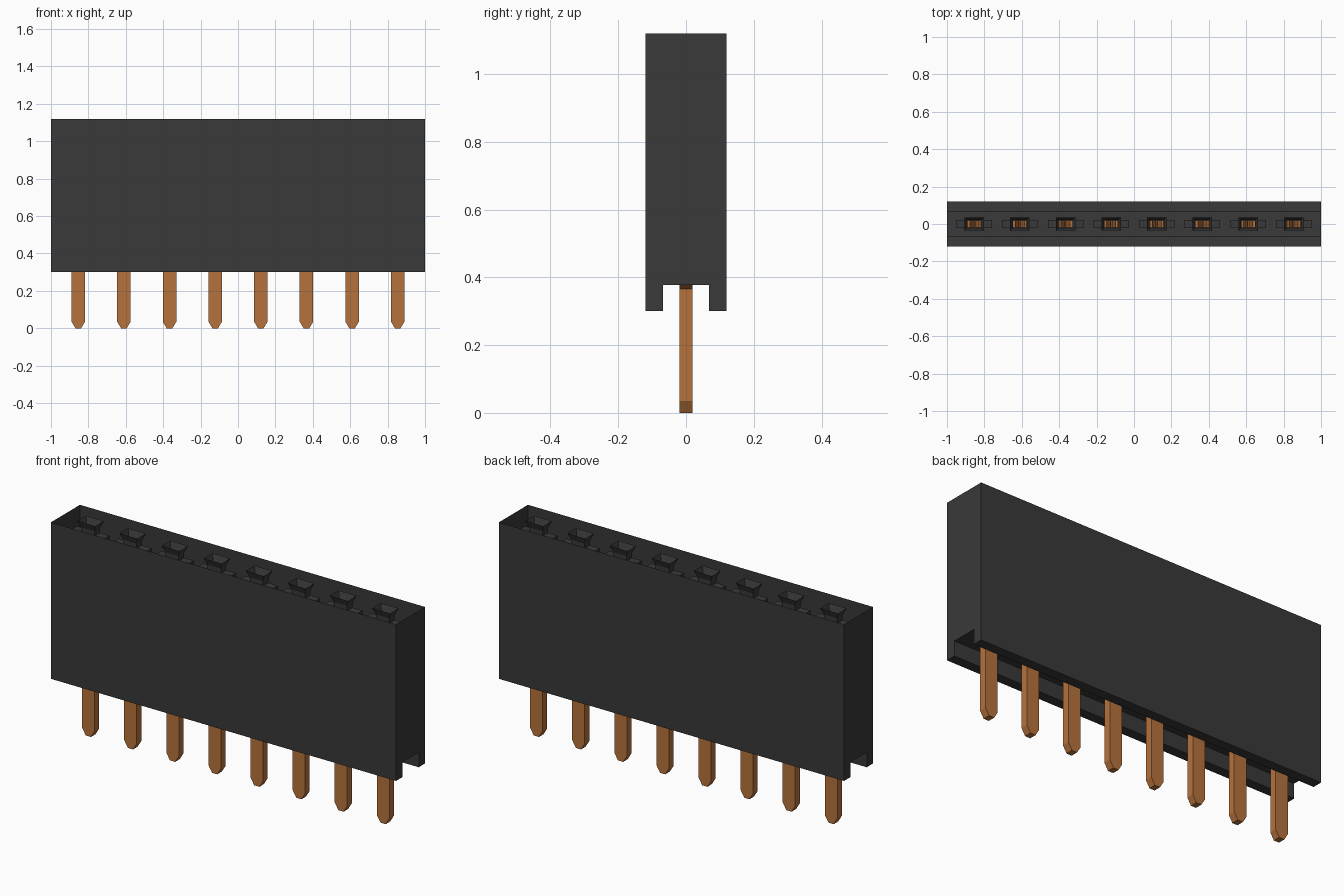
import bpy
import bmesh

cube = bpy.data.objects.get("Cube")
if cube:
    bpy.data.objects.remove(cube, do_unlink=True)

PINS = 8
PITCH = 0.244
TOP = 1.12


def material(name, color):
    mat = bpy.data.materials.new(name)
    mat.use_nodes = True
    mat.diffuse_color = color
    bsdf = next(n for n in mat.node_tree.nodes if n.type == "BSDF_PRINCIPLED")
    bsdf.inputs["Base Color"].default_value = color
    return mat


black = material("black plastic", (0.041, 0.041, 0.041, 1))
copper = material("copper", (0.47, 0.17, 0.045, 1))


def finish(bm, name, mat):
    mesh = bpy.data.meshes.new(name)
    bm.to_mesh(mesh)
    bm.free()
    mesh.materials.append(mat)
    obj = bpy.data.objects.new(name, mesh)
    bpy.context.collection.objects.link(obj)
    return obj


def extrude_profile(points, offset):
    """Close a profile and sweep it along the offset vector."""
    bm = bmesh.new()
    face = bm.faces.new([bm.verts.new(p) for p in points])
    swept = bmesh.ops.extrude_face_region(bm, geom=[face], use_keep_orig=True)
    verts = [g for g in swept["geom"] if isinstance(g, bmesh.types.BMVert)]
    bmesh.ops.translate(bm, verts=verts, vec=offset)
    bmesh.ops.recalc_face_normals(bm, faces=bm.faces[:])
    return bm


# Housing: channelled underside, open at the top around the sockets
half = [(0.12, TOP), (0.12, 0.3), (0.068, 0.3), (0.068, 0.378)]
section = half + [(-y, z) for y, z in reversed(half)]
bm = extrude_profile([(-1, y, z) for y, z in section], (2, 0, 0))
lid = [f for f in bm.faces if all(v.co.z > TOP - 0.01 for v in f.verts)]
bmesh.ops.delete(bm, geom=lid, context="FACES_ONLY")
finish(bm, "housing", black)

# Socket: funnel mouth, throat and wide contact chamber (half x, half y, z)
rings = [(0.052, 0.036, TOP), (0.038, 0.022, 1.085), (0.038, 0.022, 1.06),
         (0.095, 0.022, 1.06), (0.095, 0.022, 0.379)]
bm = bmesh.new()
loops = [[bm.verts.new((sx * x, sy * y, z))
          for sx, sy in ((-1, -1), (1, -1), (1, 1), (-1, 1))]
         for x, y, z in rings]
for a, b in zip(loops, loops[1:]):
    for i in range(4):
        j = (i + 1) % 4
        bm.faces.new((a[i], a[j], b[j], b[i]))
socket = finish(bm, "socket_1", black)

# Contact: pointed pin below, shoulders and a two-pronged fork above
side = [(0.015, 0), (0.036, 0.035), (0.036, 0.365), (0.085, 0.38),
        (0.085, 0.5), (0.018, 0.9), (0.036, 1.0), (0.024, 1.0),
        (0.004, 0.9), (0.06, 0.5)]
outline = side + [(0, 0.45)] + [(-x, z) for x, z in reversed(side)]
bm = extrude_profile([(x, -0.019, z) for x, z in outline], (0, 0.038, 0))
contact = finish(bm, "contact_pin_1", copper)

# Repeat sockets and contacts along the row
for part, base in ((socket, "socket"), (contact, "contact_pin")):
    for i in range(PINS):
        obj = part if i == 0 else part.copy()
        if i:
            obj.name = f"{base}_{i + 1}"
            bpy.context.collection.objects.link(obj)
        obj.location.x = (i - (PINS - 1) / 2) * PITCH
